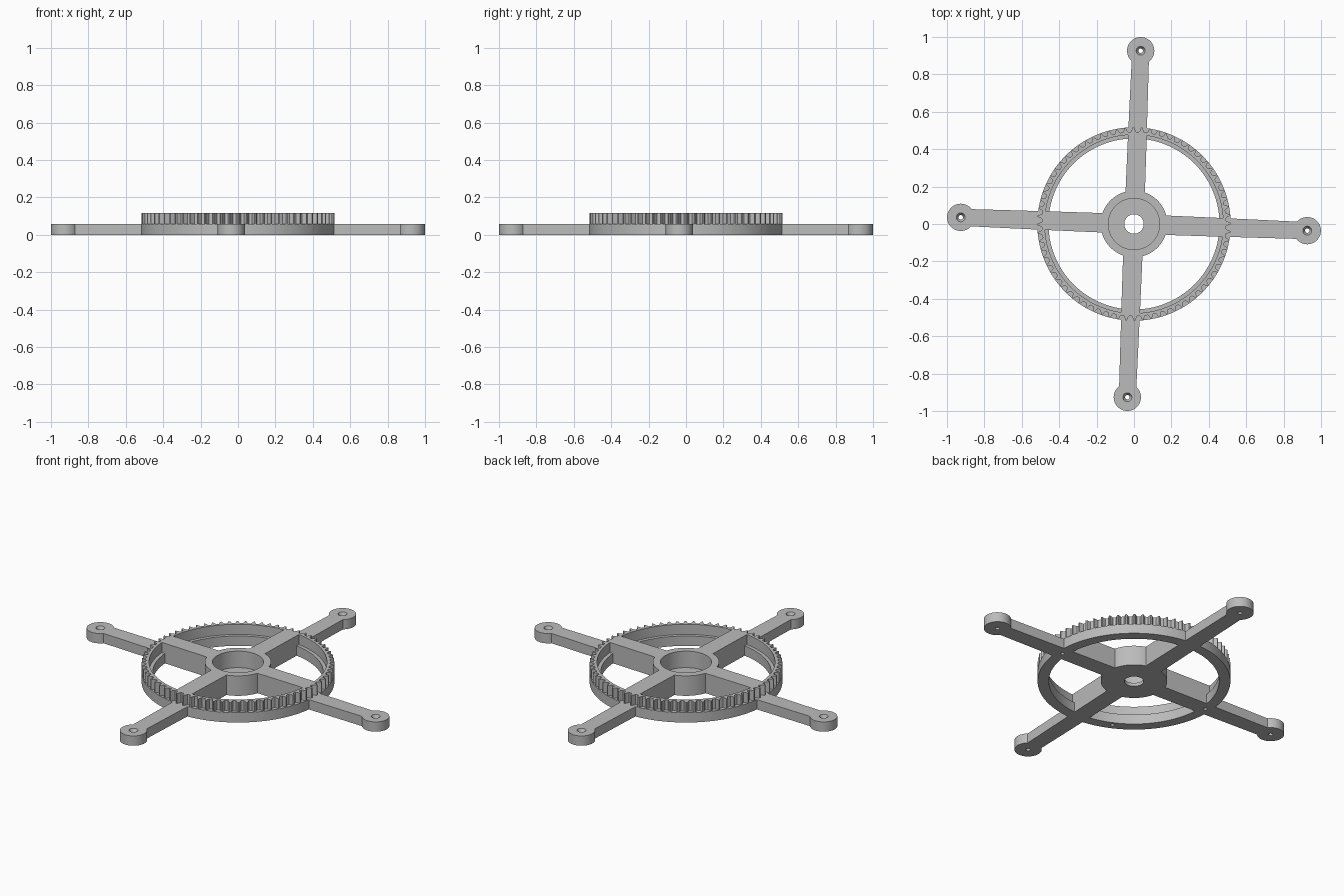
import bpy, bmesh, math
from mathutils import Matrix

if "Cube" in bpy.data.objects:
    bpy.data.objects.remove(bpy.data.objects["Cube"])

TURN = math.radians(-2.2)   # slight twist of the four arms
LOW, TOP = 0.058, 0.118     # height of the base plate and of the gear rim
RIM_R = 0.517

grey = bpy.data.materials.new("plain grey")
grey.diffuse_color = (0.5, 0.5, 0.5, 1)
grey.use_nodes = True
grey.node_tree.nodes["Principled BSDF"].inputs["Base Color"].default_value = grey.diffuse_color


def finish(name, bm):
    bmesh.ops.recalc_face_normals(bm, faces=bm.faces)
    me = bpy.data.meshes.new(name)
    bm.to_mesh(me)
    bm.free()
    me.materials.append(grey)
    ob = bpy.data.objects.new(name, me)
    bpy.context.collection.objects.link(ob)
    return ob


def loops_to_solid(name, loops, offset=(0, 0)):
    """Join equal-length closed loops, the last one back to the first."""
    bm = bmesh.new()
    rings = [[bm.verts.new((x + offset[0], y + offset[1], z)) for x, y, z in lp]
             for lp in loops]
    n = len(rings[0])
    for i, a in enumerate(rings):
        b = rings[(i + 1) % len(rings)]
        for j in range(n):
            k = (j + 1) % n
            bm.faces.new((a[j], a[k], b[k], b[j]))
    return finish(name, bm)


def lathe(name, profile, n, offset=(0, 0)):
    loops = [[(r * math.cos(math.tau * j / n), r * math.sin(math.tau * j / n), z)
              for j in range(n)] for r, z in profile]
    return loops_to_solid(name, loops, offset)


def bar(name, r0, r1, w0, w1, height, angle):
    bm = bmesh.new()
    base = [bm.verts.new(p) for p in ((r0, -w0, 0), (r1, -w1, 0), (r1, w1, 0), (r0, w0, 0))]
    f = bm.faces.new(base)
    ext = bmesh.ops.extrude_face_region(bm, geom=[f])["geom"]
    up = [v for v in ext if isinstance(v, bmesh.types.BMVert)]
    bmesh.ops.translate(bm, verts=up, vec=(0, 0, height))
    bmesh.ops.rotate(bm, verts=bm.verts, cent=(0, 0, 0), matrix=Matrix.Rotation(angle, 3, 'Z'))
    return finish(name, bm)


def polar(r, a):
    return (r * math.cos(a), r * math.sin(a))


parts, drilled = [], []

# hub cup with a bored floor
parts.append(lathe("hub", [(0.052, 0), (0.178, 0), (0.178, TOP), (0.137, TOP),
                           (0.137, 0.02), (0.052, 0.02)], 96))

# plain lower ring
ring = lathe("ring_base", [(0.457, 0), (RIM_R, 0), (RIM_R, LOW), (0.457, LOW)], 144)
drilled.append(ring)

# toothed upper rim
TEETH = 72
tooth = [(0.0, 0.493), (0.2, 0.493), (0.34, 0.507), (0.42, RIM_R), (0.58, RIM_R), (0.66, 0.507),
         (0.8, 0.493)]
outer = [(r, math.tau * (t + f) / TEETH + TURN) for t in range(TEETH) for f, r in tooth]
loops = []
for inner, z in ((True, LOW), (False, LOW), (False, TOP), (True, TOP)):
    loops.append([(*polar(0.477 if inner else r, a), z) for r, a in outer])
parts.append(loops_to_solid("gear_rim", loops))

# four arms: tall spoke inside the rim, low arm outside, round drilled pad
for i in range(4):
    a = TURN + i * math.pi / 2
    parts.append(bar(f"arm_pad_dummy_{i}", 0.15, 0.486, 0.052, 0.05, TOP, a))
    parts[-1].name = f"spoke_{i + 1}"
    drilled.append(parts[-1])
    arm = bar(f"outer_arm_{i + 1}", 0.465, 0.878, 0.05, 0.046, LOW, a)
    drilled.append(arm)
    parts.append(lathe(f"arm_pad_{i + 1}",
                       [(0.012, 0), (0.073, 0), (0.073, LOW), (0.024, LOW), (0.012, 0.034)],
                       48, polar(0.927, a)))

# pin bosses where the left and right arms cross the ring
pins = [polar(0.485, TURN), polar(0.485, TURN + math.pi), polar(0.482, math.radians(-116))]
for i, p in enumerate(pins[:2]):
    parts.append(lathe(f"pin_boss_{i + 1}", [(0.010, 0), (0.054, 0), (0.054, LOW), (0.010, LOW)],
                       40, p))

# blind pin holes drilled from below
for i, p in enumerate(pins):
    bm = bmesh.new()
    bmesh.ops.create_cone(bm, cap_ends=True, segments=20, radius1=0.010, radius2=0.010,
                          depth=0.08, matrix=Matrix.Translation((p[0], p[1], 0)))
    cutter = finish(f"pin_cutter_{i + 1}", bm)
    for ob in drilled:
        m = ob.modifiers.new("pin", 'BOOLEAN')
        m.operation, m.solver, m.object = 'DIFFERENCE', 'EXACT', cutter
        bpy.context.view_layer.objects.active = ob
        bpy.ops.object.modifier_apply(modifier=m.name)
    bpy.data.objects.remove(cutter)

# smooth curved walls, crisp edges
bpy.ops.object.select_all(action='DESELECT')
for ob in set(parts + drilled):
    ob.select_set(True)
bpy.context.view_layer.objects.active = ring
bpy.ops.object.shade_smooth_by_angle(angle=math.radians(25))
